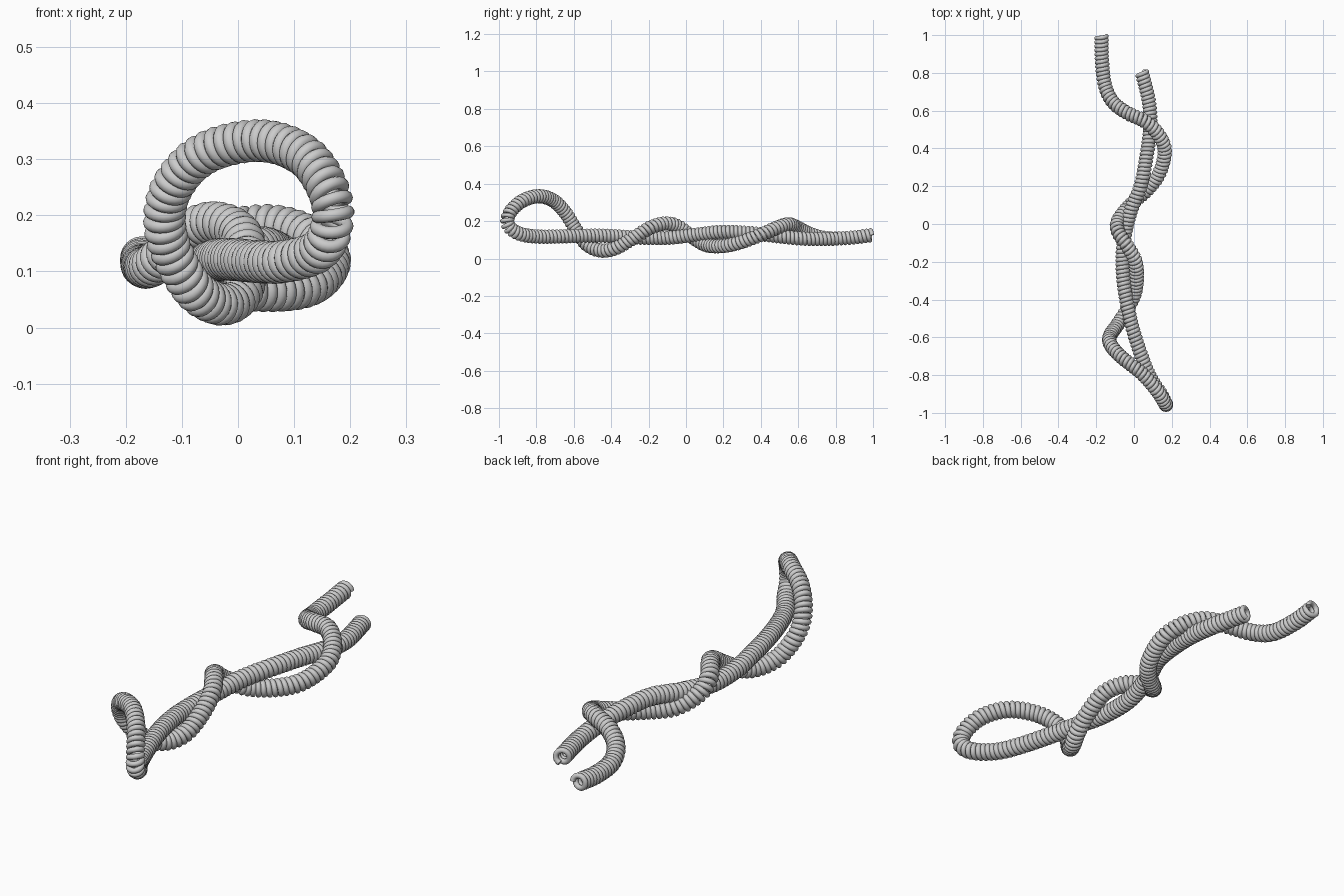
import bpy, math
from mathutils import Vector

if "Cube" in bpy.data.objects:
    bpy.data.objects.remove(bpy.data.objects["Cube"])

WIRE = 0.0115     # wire radius
COIL = 0.027      # coil centre-line radius
PITCH = 0.0215    # distance between turns
STEPS = 24        # points per turn

# Centre line of the twisted, folded coil, from one open end to the other
path = [Vector(p) for p in [
    (-.172, .995, .125), (-.17, .87, .11), (-.155, .74, .11), (-.115, .65, .137),
    (-.04, .59, .168), (.055, .545, .182), (.125, .48, .162), (.163, .39, .122),
    (.135, .27, .08), (.07, .18, .066), (-.02, .1, .075), (-.083, .02, .125),
    (-.085, -.04, .17), (-.04, -.11, .187), (.005, -.19, .165), (.015, -.28, .11),
    (.003, -.37, .058), (-.035, -.45, .042), (-.085, -.53, .075), (-.128, -.595, .165),
    (-.12, -.645, .245), (-.06, -.71, .31), (.04, -.79, .333), (.12, -.88, .305),
    (.163, -.945, .24), (.167, -.952, .18), (.142, -.90, .136), (.085, -.81, .118),
    (.04, -.70, .117), (-.005, -.56, .121), (-.037, -.42, .121), (-.058, -.27, .112),
    (-.055, -.1, .11), (-.02, .06, .128), (.035, .2, .142), (.065, .35, .135),
    (.085, .5, .118), (.08, .64, .105), (.042, .805, .105)]]


def smooth_path(pts, n=40):
    """Catmull-Rom samples through the points."""
    p = [2 * pts[0] - pts[1]] + pts + [2 * pts[-1] - pts[-2]]
    out = []
    for i in range(1, len(p) - 2):
        a, b, c, d = p[i - 1:i + 3]
        for k in range(n):
            t = k / n
            out.append(0.5 * (2 * b + (c - a) * t + (2 * a - 5 * b + 4 * c - d) * t * t
                              + (3 * b - a - 3 * c + d) * t ** 3))
    return out + [pts[-1]]


def resample(pts, step):
    """Points at equal spacing along a polyline."""
    out, left = [pts[0]], step
    for a, b in zip(pts, pts[1:]):
        seg, done = (b - a).length, 0.0
        while seg - done >= left:
            done += left
            out.append(a.lerp(b, done / seg))
            left = step
        left -= seg - done
    return out


# Wind the wire round the centre line with a twist-free frame
line = resample(smooth_path(path), PITCH / STEPS)
side = Vector((1, 0, 0))
helix = []
for i, p in enumerate(line):
    tangent = (line[min(i + 6, len(line) - 1)] - line[max(i - 6, 0)]).normalized()
    side = (side - tangent * side.dot(tangent)).normalized()
    up = tangent.cross(side)
    a = math.tau * i / STEPS
    helix.append(p + COIL * (math.cos(a) * side + math.sin(a) * up))

# Coiled cord as a round wire
curve = bpy.data.curves.new("coiled_cord", 'CURVE')
curve.dimensions = '3D'
curve.bevel_depth = WIRE
curve.bevel_resolution = 3
curve.use_fill_caps = True
spline = curve.splines.new('POLY')
spline.points.add(len(helix) - 1)
for pt, co in zip(spline.points, helix):
    pt.co = (*co, 1)
cord = bpy.data.objects.new("coiled_cord", curve)
bpy.context.collection.objects.link(cord)

# Turn into a smooth mesh
bpy.context.view_layer.objects.active = cord
cord.select_set(True)
bpy.ops.object.convert(target='MESH')
bpy.ops.object.shade_smooth()
